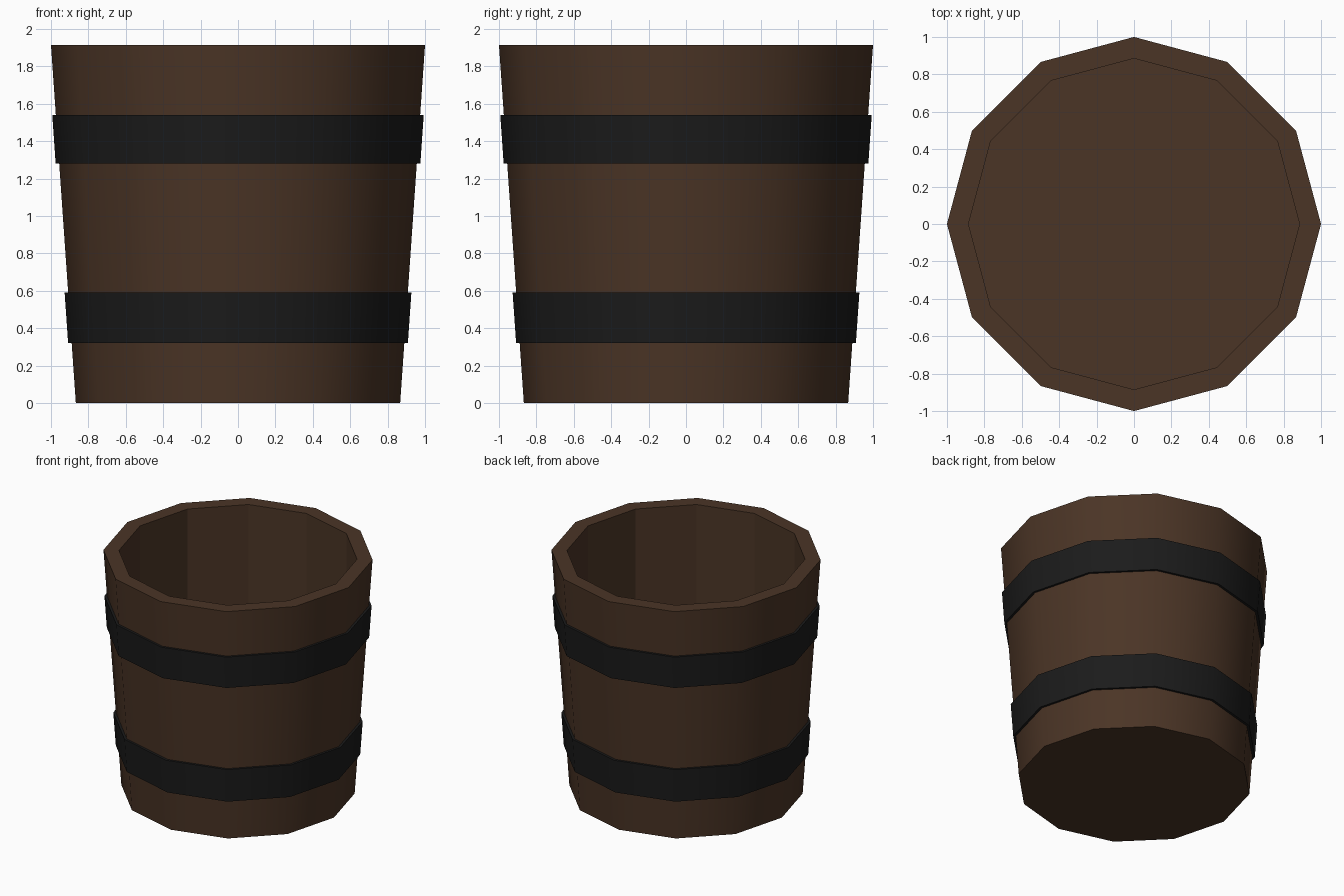
import bpy, bmesh
from math import cos, sin, pi

if "Cube" in bpy.data.objects:
    bpy.data.objects.remove(bpy.data.objects["Cube"])

SIDES = 12
HEIGHT, R_BOTTOM, R_TOP = 1.915, 0.867, 1.0


def material(name, rgb):
    m = bpy.data.materials.new(name)
    m.diffuse_color = (*rgb, 1)
    m.use_nodes = True
    m.node_tree.nodes["Principled BSDF"].inputs["Base Color"].default_value = m.diffuse_color
    return m


def body_radius(z):
    return R_BOTTOM + (R_TOP - R_BOTTOM) * z / HEIGHT


def lathe(name, profile, mat, cap_ends=False, smooth_spans=()):
    """Revolve (radius, z) points with SIDES segments, listed so faces point outward."""
    bm = bmesh.new()
    rings = [[bm.verts.new((r * cos(2 * pi * i / SIDES), r * sin(2 * pi * i / SIDES), z))
              for i in range(SIDES)] for r, z in profile]
    for k, (a, b) in enumerate(zip(rings, rings[1:])):
        for i in range(SIDES):
            j = (i + 1) % SIDES
            f = bm.faces.new((a[i], a[j], b[j], b[i]))
            f.smooth = k in smooth_spans
    if cap_ends:
        bm.faces.new(rings[0][::-1])
        bm.faces.new(rings[-1])
    # keep horizontal rims crisp next to the smooth sides
    for e in bm.edges:
        if len(e.link_faces) == 2 and e.calc_face_angle(0) > 0.7:
            e.smooth = False
    me = bpy.data.meshes.new(name)
    bm.to_mesh(me)
    bm.free()
    ob = bpy.data.objects.new(name, me)
    me.materials.append(mat)
    bpy.context.collection.objects.link(ob)
    return ob


wood = material("wood", (0.07, 0.035, 0.019))
iron = material("iron", (0.011, 0.011, 0.011))

# Tapered wooden tub: outer wall, rim, straight inner wall and floor
R_INNER, FLOOR = 0.885, 0.32
lathe("bucket_body",
      [(R_BOTTOM, 0), (R_TOP, HEIGHT), (R_INNER, HEIGHT), (R_INNER, FLOOR)],
      wood, cap_ends=True, smooth_spans=(0,))

# Two iron hoops that follow the taper
for name, z0, z1 in (("lower_hoop", 0.32, 0.59), ("upper_hoop", 1.28, 1.54)):
    a, b = body_radius(z0), body_radius(z1)
    lathe(name, [(a, z0), (a + 0.019, z0), (b + 0.019, z1), (b, z1)],
          iron, smooth_spans=(1,))
